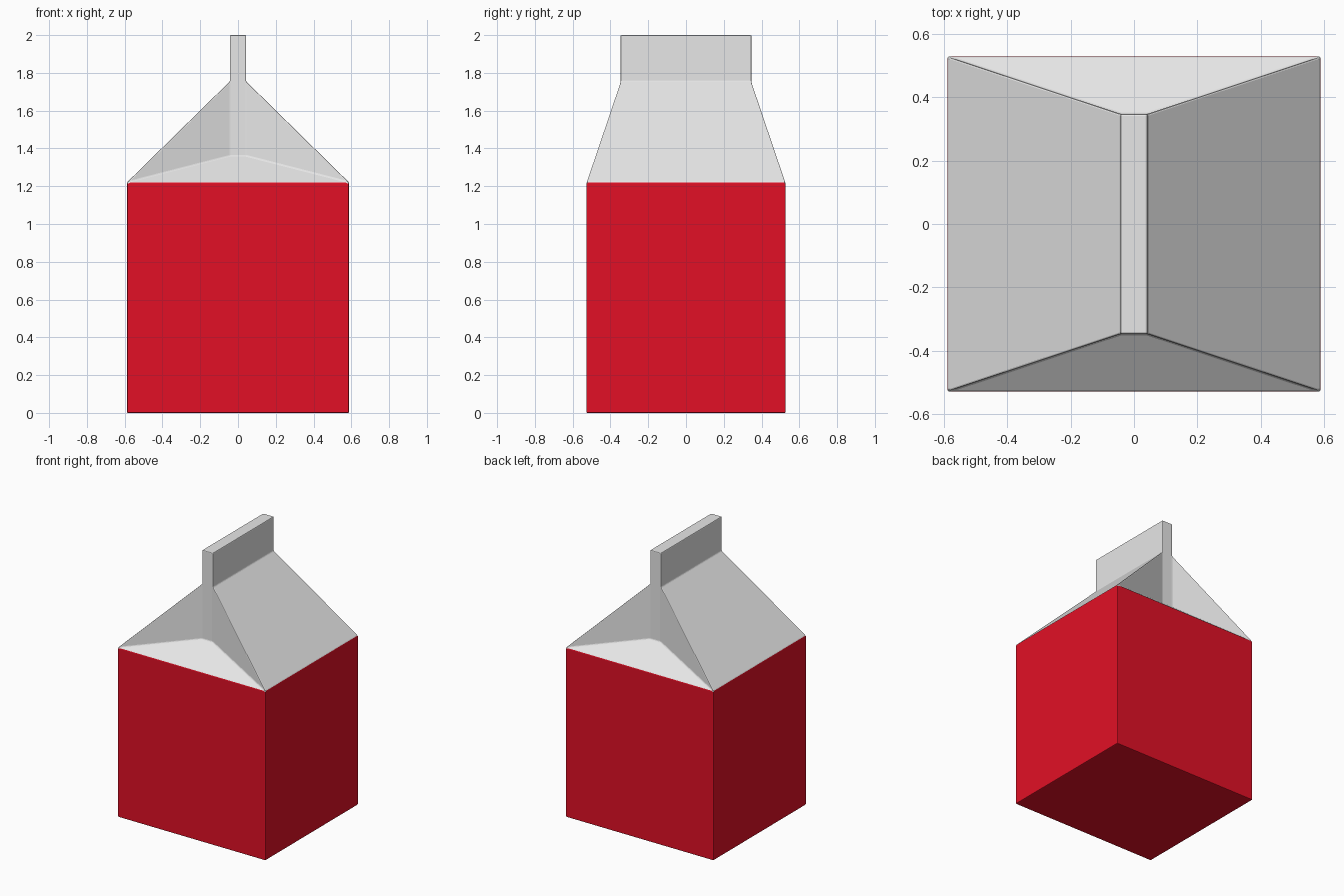
import bpy, bmesh

if "Cube" in bpy.data.objects:
    bpy.data.objects.remove(bpy.data.objects["Cube"])

W, D = 0.588, 0.528        # half width / depth of the body
SHOULDER, EAVE, TOP = 1.22, 1.755, 2.0
FOLD_Z = 1.36              # where the tucked-in gable floor meets the upright
FX, FY = 0.043, 0.347      # half thickness / half length of the top seal


def material(name, rgb):
    m = bpy.data.materials.new(name)
    m.diffuse_color = (*rgb, 1)
    m.use_nodes = True
    m.node_tree.nodes["Principled BSDF"].inputs["Base Color"].default_value = m.diffuse_color
    return m


bm = bmesh.new()


def ring(x, y, z):
    """Four corners, counter-clockwise from front left."""
    return [bm.verts.new((sx * x, sy * y, z))
            for sx, sy in ((-1, -1), (1, -1), (1, 1), (-1, 1))]


base = ring(W, D, 0)
shoulder = ring(W, D, SHOULDER)
fold = ring(FX, FY, FOLD_Z)
neck = ring(FX, FY, EAVE)
seal = ring(FX, FY, TOP)

# bottom and top of the carton
bm.faces.new(base[::-1])
bm.faces.new(seal)
for i in range(4):
    j = (i + 1) % 4
    # body walls
    bm.faces.new((base[i], base[j], shoulder[j], shoulder[i]))
    if i % 2:
        # sloping roof panels and sides of the seal
        bm.faces.new((shoulder[i], shoulder[j], neck[j], neck[i]))
        bm.faces.new((neck[i], neck[j], seal[j], seal[i]))
    else:
        # folded gable: floor, two side flaps, upright end of the seal
        bm.faces.new((shoulder[i], shoulder[j], fold[j], fold[i]))
        bm.faces.new((shoulder[i], fold[i], neck[i]))
        bm.faces.new((shoulder[j], neck[j], fold[j]))
        bm.faces.new((fold[i], fold[j], neck[j], seal[j], seal[i], neck[i]))

bmesh.ops.recalc_face_normals(bm, faces=bm.faces)

# softly rounded folds
bmesh.ops.bevel(bm, geom=list(bm.edges), offset=0.006, offset_type='OFFSET',
                segments=2, profile=0.5, affect='EDGES', clamp_overlap=True)

# red printed body below the shoulder, bare card above
for f in bm.faces:
    f.material_index = 0 if f.calc_center_median().z < SHOULDER - 0.003 else 1

mesh = bpy.data.meshes.new("milk_carton")
bm.to_mesh(mesh)
bm.free()
mesh.materials.append(material("carton red", (0.76, 0.005, 0.019)))
mesh.materials.append(material("carton white", (0.8, 0.8, 0.8)))
carton = bpy.data.objects.new("milk_carton", mesh)
bpy.context.collection.objects.link(carton)
